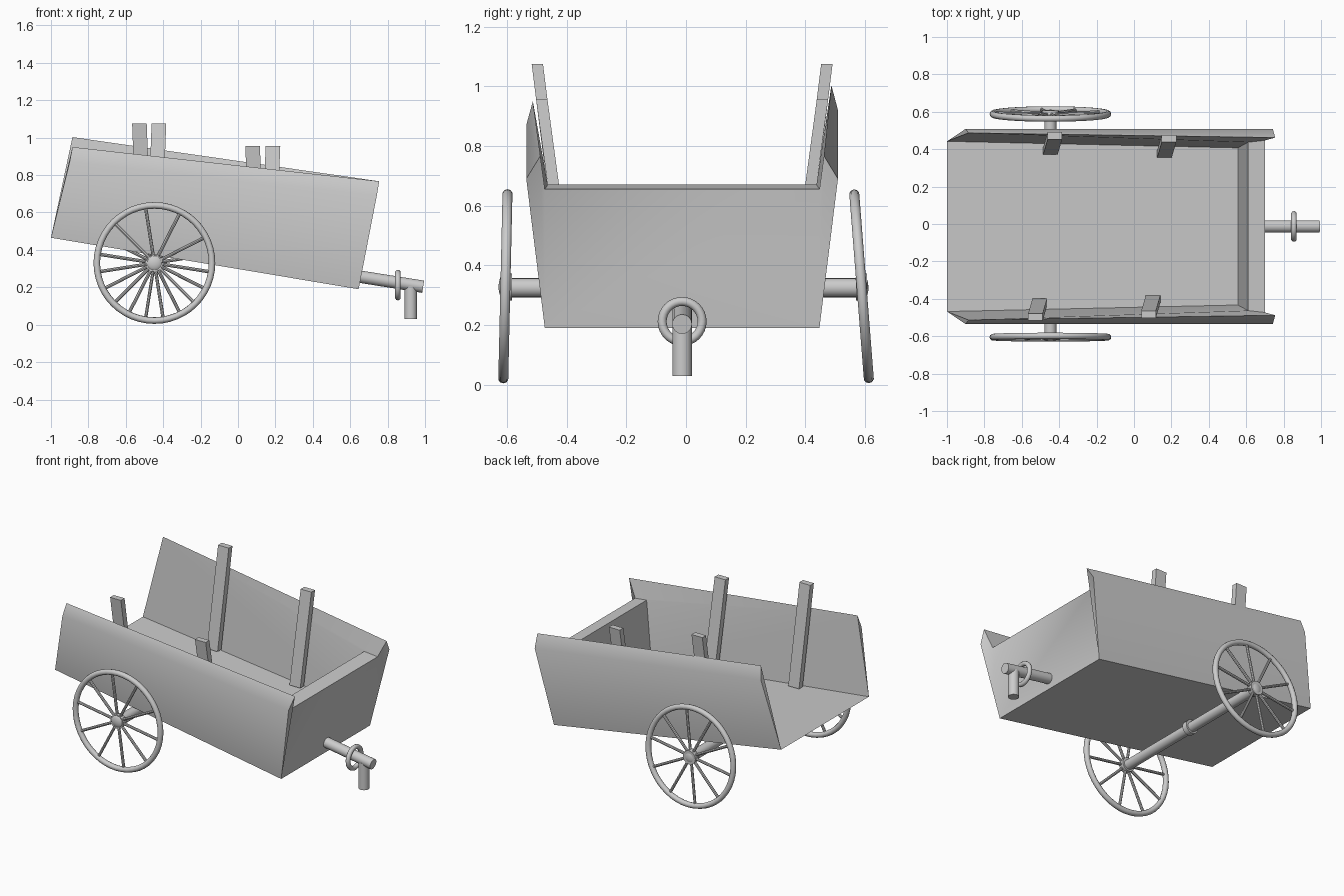
import bpy, bmesh, math
from mathutils import Vector, Matrix

if "Cube" in bpy.data.objects:
    bpy.data.objects.remove(bpy.data.objects["Cube"])

OFF = -0.013          # the cart sits slightly off the y axis


def finish(name, bm, angle=40):
    bmesh.ops.recalc_face_normals(bm, faces=bm.faces)
    me = bpy.data.meshes.new(name)
    bm.to_mesh(me)
    bm.free()
    me.shade_smooth()
    me.set_sharp_from_angle(angle=math.radians(angle))
    ob = bpy.data.objects.new(name, me)
    bpy.context.collection.objects.link(ob)
    return ob


def rod(bm, a, b, r, seg=20):
    a, b = Vector(a), Vector(b)
    d = b - a
    m = Matrix.Translation((a + b) / 2) @ d.to_track_quat('Z', 'Y').to_matrix().to_4x4()
    bmesh.ops.create_cone(bm, cap_ends=True, segments=seg, radius1=r, radius2=r,
                          depth=d.length, matrix=m)


def ring(bm, R, r, m, n=48, k=10):
    # torus around local z
    rows = []
    for i in range(n):
        a = 2 * math.pi * i / n
        rows.append([bm.verts.new(m @ Vector((
            (R + r * math.cos(t)) * math.cos(a), (R + r * math.cos(t)) * math.sin(a),
            r * math.sin(t)))) for t in (2 * math.pi * j / k for j in range(k))])
    for i in range(n):
        p, q = rows[i], rows[(i + 1) % n]
        for j in range(k):
            bm.faces.new((p[j], q[j], q[(j + 1) % k], p[(j + 1) % k]))


# body: tapered shell, open at the back, rolled side rims
bm = bmesh.new()
sides = []
for s, tip_z, bend_z in ((-1, 0.95, 0.87), (1, 1.003, 0.92)):
    pts = {
        'bot_b': (-1.0, 0.455, 0.465), 'bend_b': (-0.90, 0.522, bend_z),
        'tip_b': (-0.885, 0.50, tip_z),
        'bot_f': (0.645, 0.46, 0.19), 'bend_f': (0.742, 0.522, 0.69),
        'tip_f': (0.755, 0.475, 0.767),
        'in_f': (0.555, 0.42, 0.30), 'rim_in': (0.61, 0.45, 0.67),
        'rim_out': (0.70, 0.46, 0.655)}
    v = {k: bm.verts.new((p[0], s * p[1] + OFF, p[2])) for k, p in pts.items()}
    for f in (('bot_b', 'bot_f', 'bend_f', 'bend_b'), ('bend_b', 'bend_f', 'tip_f', 'tip_b'),
              ('bot_b', 'bend_b', 'tip_b'), ('bot_f', 'rim_out', 'tip_f', 'bend_f'),
              ('tip_b', 'rim_in', 'in_f', 'bot_b'), ('tip_b', 'tip_f', 'rim_out', 'rim_in')):
        bm.faces.new([v[k] for k in f])
    sides.append(v)
L, R = sides
# underside, front board, its rim, inner front, floor
for a, b in (('bot_b', 'bot_f'), ('bot_f', 'rim_out'), ('rim_out', 'rim_in'),
             ('rim_in', 'in_f'), ('in_f', 'bot_b')):
    bm.faces.new((L[a], L[b], R[b], R[a]))
finish("cart_body", bm, 60)

# side stakes: leaning square posts
for name, x, s, top, low in (("rear_stake_front", -0.515, -1, 1.075, 0.42),
                             ("rear_stake_back", -0.435, 1, 1.075, 0.42),
                             ("fore_stake_front", 0.09, -1, 0.955, 0.35),
                             ("fore_stake_back", 0.175, 1, 0.955, 0.35)):
    bm = bmesh.new()
    drop = 0.485 if top > 1 else 0.47
    a = Vector((x - s * 0.012, s * (drop - 0.082) + OFF, low))
    b = Vector((x + s * 0.012, s * drop + OFF, top))
    rows = [[bm.verts.new(c + Vector((i * 0.039, j * 0.019, 0)))
             for i, j in ((-1, -1), (1, -1), (1, 1), (-1, 1))] for c in (a, b)]
    bm.faces.new(rows[0])
    bm.faces.new(rows[1])
    for i in range(4):
        k = (i + 1) % 4
        bm.faces.new((rows[0][i], rows[0][k], rows[1][k], rows[1][i]))
    finish(name, bm)

# spoked wheels, each with its own lean
AX, AZ = -0.447, 0.33
for name, y, lean, phase in (("wheel_front", -0.605, -1.3, 27), ("wheel_back", 0.588, 4.5, 9)):
    m = (Matrix.Translation((AX, y, AZ)) @ Matrix.Rotation(math.radians(lean), 4, 'X')
         @ Matrix.Rotation(math.radians(90), 4, 'X'))
    bm = bmesh.new()
    ring(bm, 0.308, 0.0175, m)
    for i in range(10):
        a = math.radians(phase + 36 * i)
        d = Vector((math.cos(a), math.sin(a), 0))
        rod(bm, m @ (d * 0.03), m @ (d * 0.305), 0.009, 8)
    bmesh.ops.create_uvsphere(bm, u_segments=20, v_segments=10, radius=0.046,
                              matrix=m @ Matrix.Diagonal((1, 1, 0.5, 1)))
    finish(name, bm)

# axle with collars
bm = bmesh.new()
rod(bm, (AX, -0.60, AZ - 0.005), (AX, 0.59, AZ - 0.005), 0.032)
for y in (-0.6, OFF, 0.588):
    rod(bm, (AX, y - 0.018, AZ - 0.002), (AX, y + 0.018, AZ - 0.002), 0.045)
finish("axle", bm)

# drawbar, pin and ring
bm = bmesh.new()
rod(bm, (0.60, OFF, 0.265), (0.99, OFF, 0.203), 0.033)
finish("drawbar", bm)
bm = bmesh.new()
rod(bm, (0.924, OFF, 0.03), (0.924, OFF, 0.205), 0.033)
finish("hitch_pin", bm)
bm = bmesh.new()
ring(bm, 0.067, 0.015, Matrix.Translation((0.855, OFF, 0.212))
     @ Matrix.Rotation(math.radians(90), 4, 'Y'), 32)
finish("hitch_ring", bm)
